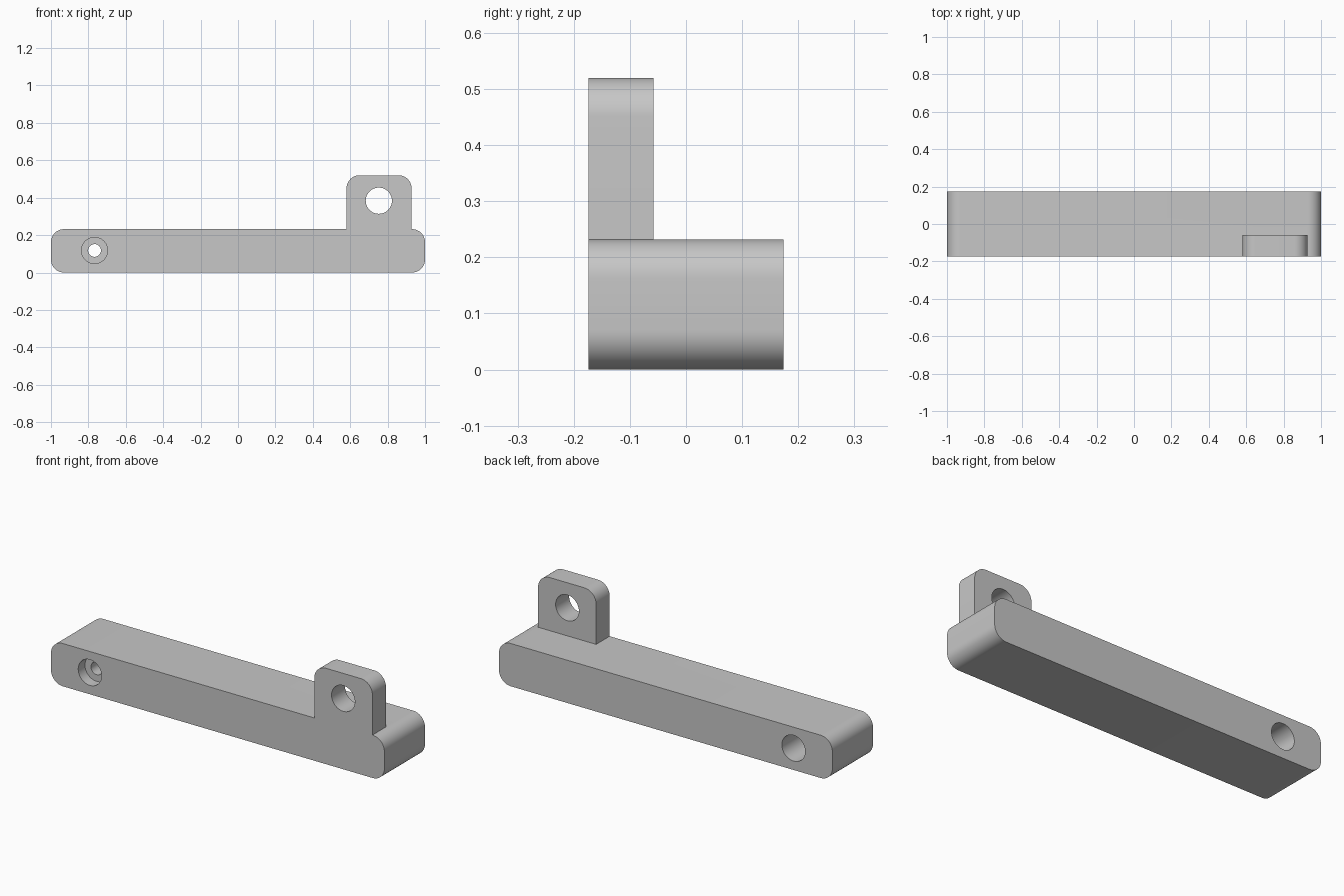
import bpy, bmesh, math
from mathutils import Matrix

cube = bpy.data.objects.get("Cube")
if cube:
    bpy.data.objects.remove(cube, do_unlink=True)

U = 0.058           # base module of the part
FRONT, BACK = -3 * U, 3 * U
RADIUS = 0.07

grey = bpy.data.materials.new("light grey")
grey.use_nodes = True
colour = (0.57, 0.57, 0.57, 1)
grey.diffuse_color = colour
grey.node_tree.nodes["Principled BSDF"].inputs["Base Color"].default_value = colour


def finish(name, bm):
    bmesh.ops.recalc_face_normals(bm, faces=bm.faces)
    mesh = bpy.data.meshes.new(name)
    bm.to_mesh(mesh)
    bm.free()
    mesh.materials.append(grey)
    obj = bpy.data.objects.new(name, mesh)
    bpy.context.collection.objects.link(obj)
    return obj


def rounded_block(name, x0, x1, z0, z1, y0, y1, steps=12):
    """Rounded rectangle in the xz plane, extruded along y."""
    bm = bmesh.new()
    r = RADIUS
    centres = [(x1 - r, z1 - r), (x0 + r, z1 - r), (x0 + r, z0 + r), (x1 - r, z0 + r)]
    verts = []
    for q, (cx, cz) in enumerate(centres):
        for i in range(steps + 1):
            a = (q + i / steps) * math.pi / 2
            verts.append(bm.verts.new((cx + r * math.cos(a), y0, cz + r * math.sin(a))))
    face = bm.faces.new(verts)
    new = bmesh.ops.extrude_face_region(bm, geom=[face])["geom"]
    bmesh.ops.translate(bm, vec=(0, y1 - y0, 0),
                        verts=[v for v in new if isinstance(v, bmesh.types.BMVert)])
    return finish(name, bm)


def drill(name, x, z, r, y0, y1):
    """Cylindrical cutter along y."""
    bm = bmesh.new()
    place = Matrix.Translation((x, (y0 + y1) / 2, z)) @ Matrix.Rotation(math.pi / 2, 4, "X")
    bmesh.ops.create_cone(bm, cap_ends=True, segments=48, radius1=r, radius2=r,
                          depth=y1 - y0, matrix=place)
    return finish(name, bm)


def combine(target, tool, operation):
    mod = target.modifiers.new(tool.name, "BOOLEAN")
    mod.operation, mod.solver, mod.object = operation, "EXACT", tool
    bpy.context.view_layer.objects.active = target
    bpy.ops.object.modifier_apply(modifier=mod.name)
    bpy.data.objects.remove(tool, do_unlink=True)


# Long bar with the upright lug flush to its front
bracket = rounded_block("bracket", -1, 1, 0, 4 * U, FRONT, BACK)
lug = rounded_block("lug", 0.58, 0.928, U, 0.52, FRONT, FRONT + 2 * U)
combine(bracket, lug, "UNION")

# Lug hole, then the bar hole: bores from both faces joined by a narrow neck
OUT = 0.1
cuts = [
    ("lug_hole", 0.753, 0.384, 0.07, FRONT - OUT, FRONT + 2 * U + OUT),
    ("front_bore", -0.767, 0.118, 0.07, FRONT - OUT, FRONT + U),
    ("rear_bore", -0.767, 0.118, 0.07, FRONT + 2 * U, BACK + OUT),
    ("neck_hole", -0.767, 0.118, 0.034, FRONT - OUT, BACK + OUT),
]
for cut in cuts:
    combine(bracket, drill(*cut), "DIFFERENCE")

# Smooth rounds, crisp rims
bpy.ops.object.select_all(action="DESELECT")
bracket.select_set(True)
bpy.context.view_layer.objects.active = bracket
bpy.ops.object.shade_smooth_by_angle(angle=math.radians(30))
